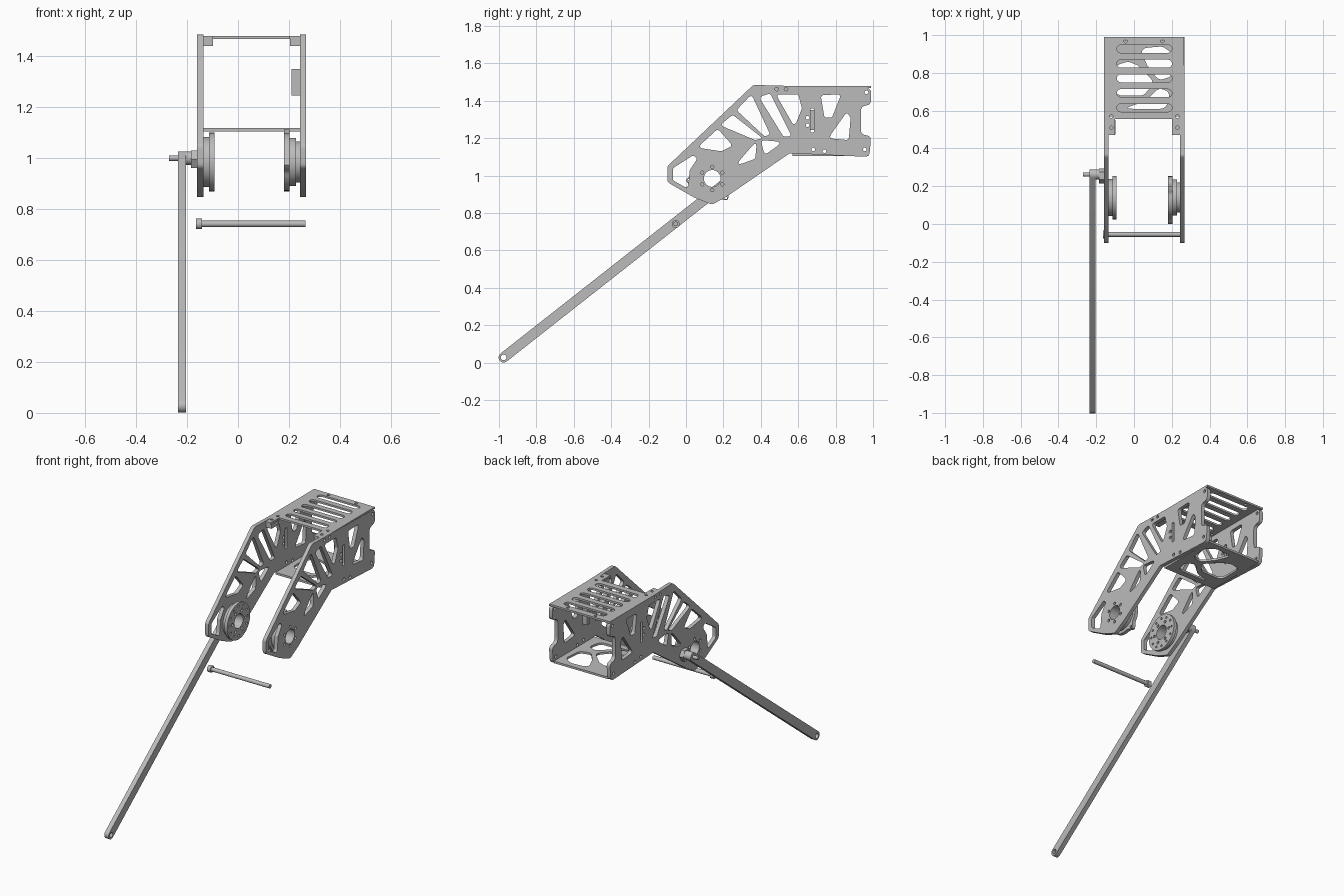
import bpy, math
from mathutils import Vector, Matrix

cube = bpy.data.objects.get("Cube")
if cube:
    bpy.data.objects.remove(cube, do_unlink=True)

grey = bpy.data.materials.new("brushed grey")
grey.use_nodes = True
COLOUR = (0.5, 0.5, 0.5, 1)
grey.diffuse_color = COLOUR
grey.node_tree.nodes["Principled BSDF"].inputs["Base Color"].default_value = COLOUR

# Local profile axes: side profiles are (y, z) pushed along x, flat ones are (x, y) along z
SIDE = Matrix(((0, 0, 1, 0), (1, 0, 0, 0), (0, 1, 0, 0), (0, 0, 0, 1)))
FLAT = Matrix.Identity(4)
HUB = (0.14, 0.985)


def circle(c, r, n=24):
    return [(c[0] + r * math.cos(2 * math.pi * i / n), c[1] + r * math.sin(2 * math.pi * i / n))
            for i in range(n)]


def ring(c, radius, r, n, start=0.0):
    return [circle(p, r, 12) for p in polar(c, radius, n, start)]


def polar(c, radius, n, start=0.0):
    return [(c[0] + radius * math.cos(start + 2 * math.pi * i / n),
             c[1] + radius * math.sin(start + 2 * math.pi * i / n)) for i in range(n)]


def rounded(points, r, steps=5):
    """Round every corner of a polygon."""
    out = []
    pts = [Vector(p) for p in points]
    for i, p in enumerate(pts):
        a, b = pts[i - 1] - p, pts[(i + 1) % len(pts)] - p
        half = a.angle(b) / 2
        cut = min(r / math.tan(half), a.length * 0.45, b.length * 0.45)
        s, e = p + a.normalized() * cut, p + b.normalized() * cut
        for k in range(steps + 1):
            t = k / steps
            out.append(tuple(s * (1 - t) ** 2 + p * 2 * t * (1 - t) + e * t * t))
    return out


def capsule(a, b, r, n=10):
    """Outline of a bar with round ends."""
    a, b = Vector(a), Vector(b)
    d = b - a
    ang = math.atan2(d.y, d.x)
    out = []
    for c, base in ((b, ang - math.pi / 2), (a, ang + math.pi / 2)):
        for k in range(n + 1):
            t = base + math.pi * k / n
            out.append((c.x + r * math.cos(t), c.y + r * math.sin(t)))
    return out


def plate(name, loops, lo, hi, axes=SIDE):
    """Fill the first loop, leave the other loops open, and extrude from lo to hi."""
    curve = bpy.data.curves.new(name, "CURVE")
    curve.dimensions = "2D"
    curve.fill_mode = "BOTH"
    curve.extrude = (hi - lo) / 2
    for loop in loops:
        sp = curve.splines.new("POLY")
        sp.points.add(len(loop) - 1)
        for pt, co in zip(sp.points, loop):
            pt.co = (co[0], co[1], 0, 1)
        sp.use_cyclic_u = True
    temp = bpy.data.objects.new(name + " outline", curve)
    bpy.context.collection.objects.link(temp)
    bpy.context.view_layer.update()
    mesh = bpy.data.meshes.new_from_object(temp.evaluated_get(bpy.context.evaluated_depsgraph_get()))
    bpy.data.objects.remove(temp, do_unlink=True)
    mesh.transform(axes @ Matrix.Translation((0, 0, (lo + hi) / 2)))
    mesh.name = name
    mesh.materials.clear()
    mesh.materials.append(grey)
    obj = bpy.data.objects.new(name, mesh)
    bpy.context.collection.objects.link(obj)
    bpy.ops.object.select_all(action="DESELECT")
    obj.select_set(True)
    bpy.context.view_layer.objects.active = obj
    bpy.ops.object.shade_smooth_by_angle(angle=math.radians(35))
    return obj


def box(name, x, y, z, holes=()):
    return plate(name, [[(y[0], z[0]), (y[1], z[0]), (y[1], z[1]), (y[0], z[1])], *holes], *x)


# Pierced side plates
outline = rounded([(-0.10, 1.05), (0.36, 1.485), (0.99, 1.468), (0.99, 1.38), (0.935, 1.37),
                   (0.935, 1.22), (0.99, 1.212), (0.98, 1.10), (0.555, 1.12), (0.22, 0.89),
                   (0.14, 0.845), (0.04, 0.885), (-0.10, 0.965)], 0.03)
windows = [
    [(-0.07, 1.04), (0.04, 1.11), (0.06, 1.09), (0.02, 1.03), (0.01, 0.93), (-0.07, 0.975)],
    [(0.06, 1.15), (0.17, 1.25), (0.25, 1.16), (0.19, 1.13)],
    [(0.18, 1.27), (0.25, 1.325), (0.41, 1.20), (0.37, 1.19)],
    [(0.27, 1.35), (0.35, 1.435), (0.45, 1.22), (0.42, 1.21)],
    [(0.39, 1.42), (0.45, 1.44), (0.565, 1.21), (0.52, 1.21)],
    [(0.48, 1.435), (0.60, 1.435), (0.62, 1.36), (0.58, 1.26)],
    [(0.26, 1.05), (0.38, 1.19), (0.37, 1.09)],
    [(0.40, 1.19), (0.52, 1.18), (0.42, 1.11)],
    [(0.72, 1.43), (0.83, 1.435), (0.78, 1.31), (0.74, 1.31)],
    [(0.76, 1.20), (0.86, 1.34), (0.88, 1.31), (0.87, 1.19)],
    [(0.665, 1.23), (0.685, 1.23), (0.685, 1.36), (0.665, 1.36)],
]
bolt_holes = [circle(p, 0.01, 12) for p in
              [(0.965, 1.445), (0.955, 1.14), (0.485, 1.463), (0.535, 1.463), (0.68, 1.14),
               (0.74, 1.13), (0.65, 1.31), (0.65, 1.27)]]
hub_holes = [circle(HUB, 0.045)] + ring(HUB, 0.062, 0.009, 6, math.pi / 6)
side_loops = [outline] + [rounded(w, 0.016) for w in windows] + bolt_holes + hub_holes
for name, x in (("left side plate", 0.243), ("right side plate", -0.16)):
    plate(name, side_loops, x, x + 0.024)

# Slotted roof with two forward tabs
roof = [(-0.16, 0.99), (-0.16, 0.47), (-0.10, 0.47), (-0.10, 0.555),
        (0.20, 0.555), (0.20, 0.47), (0.265, 0.47), (0.265, 0.99)]
slots = [capsule((-0.07, 0.615 + 0.078 * i), (0.18, 0.615 + 0.078 * i), 0.021) for i in range(5)]
roof_holes = [circle((x, y), 0.009, 12) for x in (-0.12, 0.23) for y in (0.51, 0.57)]
roof_holes += [circle((x, 0.968), 0.009, 12) for x in (-0.045, 0.15)]
plate("slotted roof", [roof] + slots + roof_holes, 1.468, 1.48, FLAT)

# Floor with three curved openings
floor = [(-0.136, 0.57), (0.243, 0.57), (0.243, 0.975), (-0.136, 0.975)]
openings = [
    [(-0.10, 0.68), (0.05, 0.68), (0.11, 0.75), (0.02, 0.84), (-0.03, 0.86), (-0.10, 0.84)],
    [(0.03, 0.93), (0.07, 0.84), (0.13, 0.76), (0.20, 0.78), (0.21, 0.90), (0.15, 0.94)],
    [(-0.06, 0.61), (0.17, 0.61), (0.19, 0.70), (0.13, 0.72), (0.06, 0.65)],
]
plate("floor plate", [floor] + [rounded(o, 0.04) for o in openings], 1.105, 1.118, FLAT)

# Mounting blocks
for side, x in (("left", (0.205, 0.243)), ("right", (-0.136, -0.098))):
    box(side + " roof block", x, (0.475, 0.55), (1.44, 1.468))
box("sensor bracket", (0.21, 0.243), (0.66, 0.69), (1.245, 1.35))

# Left joint: lobed flange on stepped drums
lobe_angle = math.radians(65)
flange = []
for i in range(72):
    a = 2 * math.pi * i / 72
    lift = max(0.0, math.cos(3 * (a - lobe_angle))) ** 8
    r = 0.113 + 0.028 * lift
    flange.append((HUB[0] + r * math.cos(a), HUB[1] + r * math.sin(a)))
bore = circle(HUB, 0.045)
plate("left lobed flange", [flange, bore] + ring(HUB, 0.126, 0.008, 3, lobe_angle)
      + ring(HUB, 0.085, 0.009, 8), 0.18, 0.203)
plate("left drum", [circle(HUB, 0.095, 48), bore], 0.203, 0.228)
plate("left drum rim", [circle(HUB, 0.08, 48), bore], 0.228, 0.243)

# Right joint: stepped disc
plate("right drum", [circle(HUB, 0.098, 48), bore], -0.136, -0.113)
plate("right disc", [circle(HUB, 0.115, 48), bore] + ring(HUB, 0.065, 0.009, 6)
      + ring(HUB, 0.092, 0.007, 12), -0.113, -0.093)

# Long push rod with pivot hardware
LOW, HIGH = (-0.975, 0.028), (0.262, 1.0)
plate("push rod", [capsule(LOW, HIGH, 0.027), circle(LOW, 0.015), circle(HIGH, 0.01)],
      -0.235, -0.205)
plate("pivot bolt", [circle(HIGH, 0.011)], -0.27, -0.136)
plate("pivot collar", [circle(HIGH, 0.026)], -0.205, -0.185)
plate("pivot hub", [circle((0.255, 0.995), 0.04, 6)], -0.185, -0.16)

# Loose cross pin
PIN = (-0.055, 0.742)
plate("cross pin", [circle(PIN, 0.0125)], -0.142, 0.265)
plate("cross pin head", [circle(PIN, 0.021)], -0.165, -0.142)
